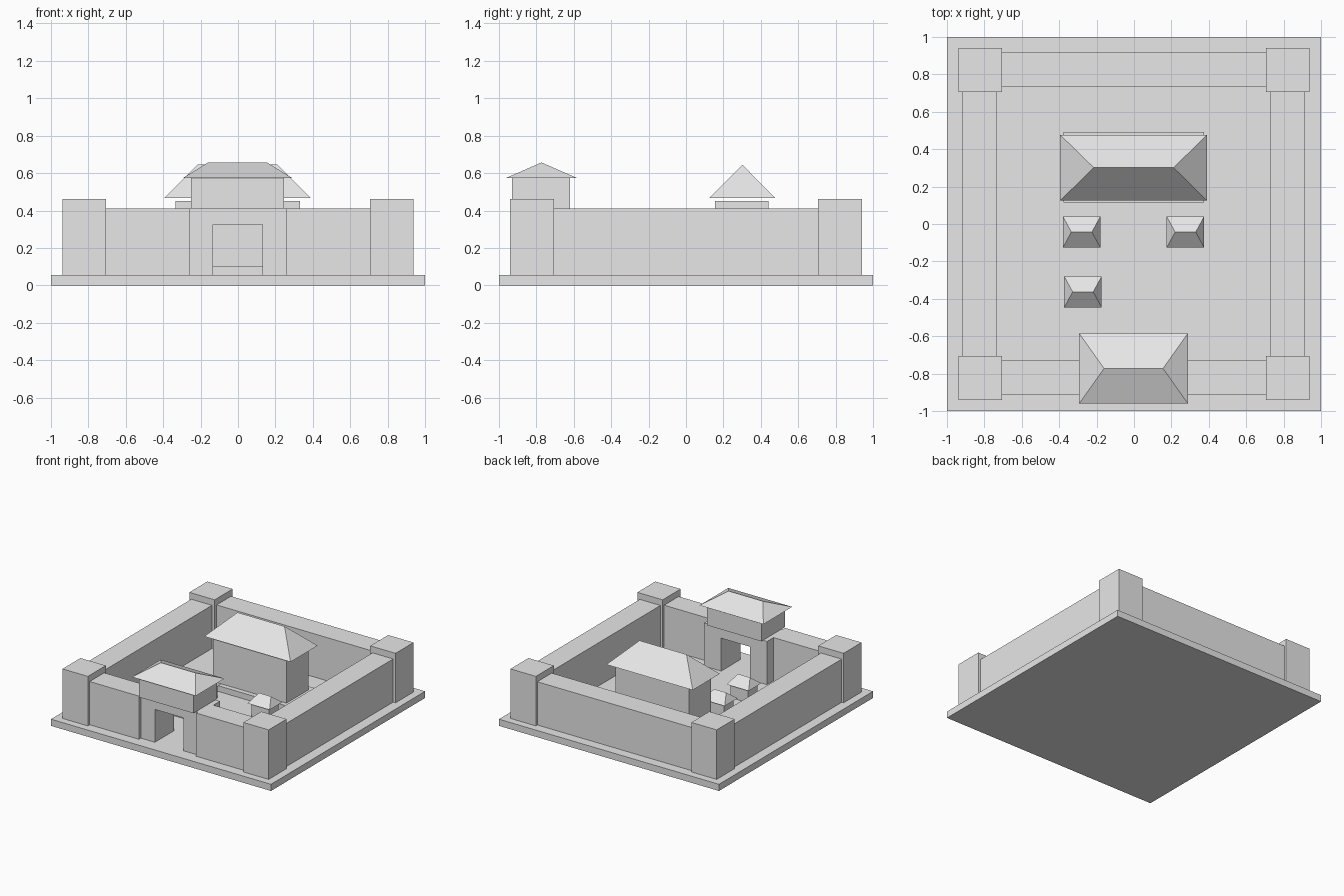
import bpy

cube = bpy.data.objects.get("Cube")
if cube:
    bpy.data.objects.remove(cube, do_unlink=True)

stone = bpy.data.materials.new("light_grey_stone")
stone.use_nodes = True
grey = (0.8, 0.8, 0.8, 1)
stone.diffuse_color = grey
stone.node_tree.nodes["Principled BSDF"].inputs["Base Color"].default_value = grey

GROUND, WALL_TOP = 0.055, 0.41


def add_mesh(name, verts, faces):
    mesh = bpy.data.meshes.new(name)
    mesh.from_pydata(verts, [], faces)
    mesh.materials.append(stone)
    obj = bpy.data.objects.new(name, mesh)
    bpy.context.collection.objects.link(obj)
    return obj


def box(name, x, y, z):
    """Box from (low, high) ranges on each axis."""
    verts = [(a, b, c) for c in z for a, b in
             ((x[0], y[0]), (x[1], y[0]), (x[1], y[1]), (x[0], y[1]))]
    sides = [(i, (i + 1) % 4, (i + 1) % 4 + 4, i + 4) for i in range(4)]
    return add_mesh(name, verts, [(3, 2, 1, 0), (4, 5, 6, 7)] + sides)


def hip_roof(name, x, y, z, ridge):
    """Closed hipped roof with its ridge running along x."""
    mid = sum(y) / 2
    verts = [(x[0], y[0], z[0]), (x[1], y[0], z[0]), (x[1], y[1], z[0]),
             (x[0], y[1], z[0]), (ridge[0], mid, z[1]), (ridge[1], mid, z[1])]
    return add_mesh(name, verts, [(3, 2, 1, 0), (0, 1, 5, 4), (1, 2, 5),
                                  (2, 3, 4, 5), (3, 0, 4)])


# Ground slab
box("ground_slab", (-1, 1), (-1, 1), (0, GROUND))

# Corner towers
for side, sx in (("right", -1), ("left", 1)):
    for end, sy in (("front", -1), ("back", 1)):
        box(f"{end}_{side}_tower", sorted((sx * 0.707, sx * 0.937)),
            sorted((sy * 0.707, sy * 0.94)), (GROUND, 0.462))

# Enclosing walls, the front one broken by the gate
rise = (GROUND, WALL_TOP)
span = (-0.71, 0.71)
box("right_wall", (-0.92, -0.732), span, rise)
box("left_wall", (0.728, 0.915), span, rise)
box("back_wall", span, (0.733, 0.92), rise)
box("front_right_wall", (-0.71, -0.26), (-0.915, -0.727), rise)
box("front_left_wall", (0.26, 0.71), (-0.915, -0.727), rise)

# Gatehouse: one arch-shaped profile extruded through the wall
outline = [(-0.286, GROUND), (-0.133, GROUND), (-0.133, 0.325), (0.13, 0.325),
           (0.13, GROUND), (0.286, GROUND), (0.286, WALL_TOP), (-0.286, WALL_TOP)]
n = len(outline)
add_mesh("gate_arch", [(x, y, z) for y in (-0.89, -0.643) for x, z in outline],
         [tuple(range(n)), tuple(range(2 * n - 1, n - 1, -1))] +
         [((i + 1) % n, i, i + n, (i + 1) % n + n) for i in range(n)])
box("gate_upper_room", (-0.25, 0.245), (-0.93, -0.62), (WALL_TOP, 0.575))
hip_roof("gate_roof", (-0.293, 0.288), (-0.96, -0.585), (0.575, 0.657), (-0.16, 0.155))

# Main hall on its platform
box("hall_platform", (-0.378, 0.373), (0.115, 0.492), (GROUND, 0.102))
box("hall_body", (-0.335, 0.332), (0.155, 0.44), (0.102, 0.452))
hip_roof("hall_roof", (-0.395, 0.39), (0.125, 0.477), (0.467, 0.645), (-0.215, 0.212))

# Small courtyard houses
for i, (cx, cy) in enumerate(((-0.28, -0.043), (0.275, -0.043), (-0.273, -0.363)), 1):
    box(f"small_house_{i}", (cx - 0.08, cx + 0.08), (cy - 0.062, cy + 0.062), (GROUND, 0.165))
    hip_roof(f"small_house_roof_{i}", (cx - 0.1, cx + 0.1), (cy - 0.083, cy + 0.083),
             (0.165, 0.232), (cx - 0.055, cx + 0.055))
